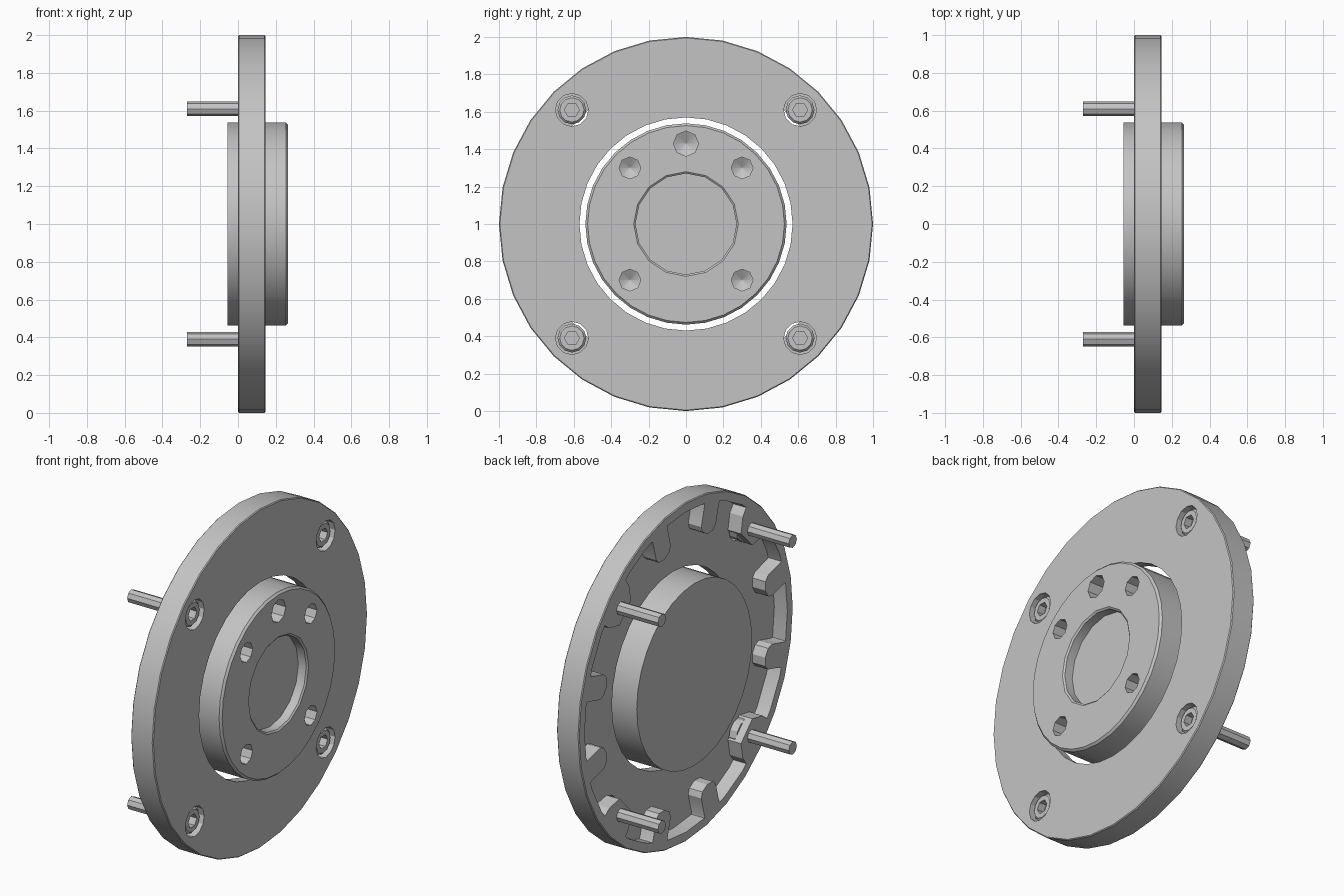
import bpy, bmesh, math

if "Cube" in bpy.data.objects:
    bpy.data.objects.remove(bpy.data.objects["Cube"])

grey = bpy.data.materials.new("steel grey")
grey.diffuse_color = (0.55, 0.55, 0.55, 1)
grey.use_nodes = True
grey.node_tree.nodes["Principled BSDF"].inputs["Base Color"].default_value = grey.diffuse_color


def make_object(name, bm):
    bmesh.ops.recalc_face_normals(bm, faces=bm.faces)
    me = bpy.data.meshes.new(name)
    bm.to_mesh(me)
    bm.free()
    me.materials.append(grey)
    ob = bpy.data.objects.new(name, me)
    bpy.context.collection.objects.link(ob)
    return ob


def lathe(bm, profile, n, centre=(0, 1), closed=False, turn=0.0):
    """Spin (x, radius) points round the x axis; cap the ends unless closed."""
    cy, cz = centre
    rings = []
    for x, r in profile:
        rings.append([bm.verts.new((x, cy + r * math.sin(a), cz + r * math.cos(a)))
                      for a in (turn + i * math.tau / n for i in range(n))])
    pairs = list(zip(rings, rings[1:]))
    if closed:
        pairs.append((rings[-1], rings[0]))
    else:
        bm.faces.new(rings[0])
        bm.faces.new(rings[-1])
    for a, b in pairs:
        for i in range(n):
            j = (i + 1) % n
            bm.faces.new((a[i], a[j], b[j], b[i]))


def radial_block(bm, outline, x0, x1, angle):
    """Extrude a (radius, sideways) outline along x, turned to an angle."""
    c, s = math.cos(angle), math.sin(angle)
    ends = [[bm.verts.new((x, r * c - t * s, 1 + r * s + t * c)) for r, t in outline]
            for x in (x0, x1)]
    for e in ends:
        bm.faces.new(e)
    n = len(outline)
    for i in range(n):
        j = (i + 1) % n
        bm.faces.new((ends[0][i], ends[0][j], ends[1][j], ends[1][i]))


def combine(target, cutter, op):
    mod = target.modifiers.new("cut", 'BOOLEAN')
    mod.operation = op
    mod.solver = 'EXACT'
    mod.object = cutter
    bpy.context.view_layer.objects.active = target
    bpy.ops.object.modifier_apply(modifier=mod.name)
    bpy.data.objects.remove(cutter)


def smooth(ob):
    bpy.ops.object.select_all(action='DESELECT')
    ob.select_set(True)
    bpy.context.view_layer.objects.active = ob
    bpy.ops.object.shade_smooth_by_angle(angle=math.radians(25))


bolt_spots = [(y, 1 + z) for y in (-0.61, 0.61) for z in (-0.61, 0.61)]

# Outer plate: thin web with a rim turned back
bm = bmesh.new()
lathe(bm, [(0, 0.945), (0, 0.995), (0.005, 1), (0.14, 1), (0.145, 0.995),
           (0.145, 0.57), (0.085, 0.57), (0.085, 0.945)], 32, closed=True)
plate = make_object("outer_plate", bm)

# Ribs and bolt bosses inside the rim, every 30 degrees
rib = [(0.97, -0.085), (0.93, -0.07), (0.81, -0.07), (0.78, -0.05), (0.765, 0),
       (0.78, 0.05), (0.81, 0.07), (0.93, 0.07), (0.97, 0.085)]
boss = [(0.96, -0.14), (0.88, -0.13), (0.80, -0.075), (0.80, 0.075),
        (0.88, 0.13), (0.96, 0.14)]
bm = bmesh.new()
for k in range(12):
    outline = boss if k % 3 == 1 else rib
    radial_block(bm, outline, 0, 0.11, math.radians(15 + 30 * k))
combine(plate, make_object("ribs", bm), 'UNION')

# Counterbores for the bolt heads
bm = bmesh.new()
for spot in bolt_spots:
    lathe(bm, [(0.045, 0.088), (0.2, 0.088)], 12, spot)
combine(plate, make_object("counterbores", bm), 'DIFFERENCE')
smooth(plate)

# Central hub with a chamfered front edge
bm = bmesh.new()
lathe(bm, [(-0.055, 0.538), (0.253, 0.538), (0.265, 0.526)], 32)
hub = make_object("hub", bm)

# Shallow round recess and five drilled holes in the hub
bm = bmesh.new()
lathe(bm, [(0.205, 0.27), (0.257, 0.27), (0.265, 0.28), (0.3, 0.28)], 16)
for y, z, r in ((0, 0.43, 0.067), (-0.3, 0.3, 0.058), (0.3, 0.3, 0.058),
                (-0.3, -0.3, 0.058), (0.3, -0.3, 0.058)):
    lathe(bm, [(0.13, 0.002), (0.165, r), (0.3, r)], 8, (y, 1 + z))
combine(hub, make_object("hub_cutters", bm), 'DIFFERENCE')
smooth(hub)

# Socket-head bolts
for spot in bolt_spots:
    bm = bmesh.new()
    lathe(bm, [(0.045, 0.077), (0.118, 0.077), (0.13, 0.065)], 12, spot)
    head = make_object("bolt_head", bm)
    bm = bmesh.new()
    lathe(bm, [(0.085, 0.04), (0.2, 0.04)], 6, spot, turn=math.pi / 6)
    combine(head, make_object("hex_socket", bm), 'DIFFERENCE')
    bm = bmesh.new()
    lathe(bm, [(-0.27, 0.038), (0.06, 0.038)], 8, spot)
    make_object("bolt_shank", bm)
